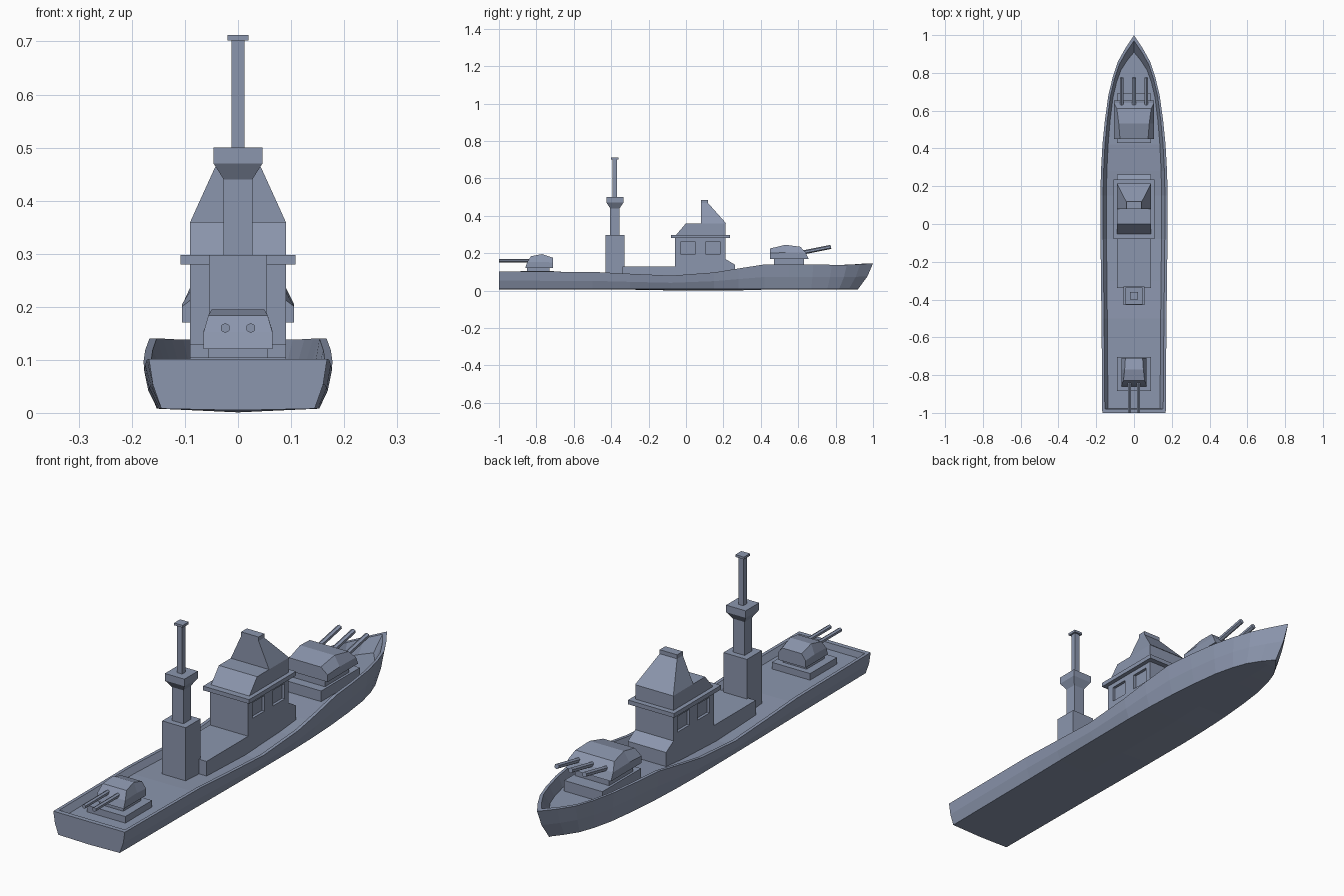
import bpy, bmesh, math
from mathutils import Vector

if "Cube" in bpy.data.objects:
    bpy.data.objects.remove(bpy.data.objects["Cube"])

grey = bpy.data.materials.new("navy_grey")
grey.diffuse_color = (0.26, 0.305, 0.42, 1)
grey.use_nodes = True
grey.node_tree.nodes["Principled BSDF"].inputs["Base Color"].default_value = grey.diffuse_color


def add_object(name, bm):
    bmesh.ops.remove_doubles(bm, verts=bm.verts, dist=1e-5)
    bmesh.ops.dissolve_degenerate(bm, edges=bm.edges, dist=1e-6)
    bmesh.ops.recalc_face_normals(bm, faces=bm.faces)
    mesh = bpy.data.meshes.new(name)
    bm.to_mesh(mesh)
    bm.free()
    mesh.materials.append(grey)
    ob = bpy.data.objects.new(name, mesh)
    bpy.context.collection.objects.link(ob)
    return ob


def loft(name, sections):
    """Skin half sections (x >= 0), mirrored in x, and cap both ends."""
    bm = bmesh.new()
    n = len(sections[0])
    loops = []
    for half in sections:
        pts = list(half) + [(-x, y, z) for x, y, z in reversed(half)]
        loops.append([bm.verts.new(p) for p in pts])
    for a, b in zip(loops, loops[1:]):
        for i in range(2 * n):
            j = (i + 1) % (2 * n)
            bm.faces.new((a[i], a[j], b[j], b[i]))
    for l in (loops[0], loops[-1]):
        for i in range(n - 1):
            bm.faces.new((l[i], l[i + 1], l[-2 - i], l[-1 - i]))
    return add_object(name, bm)


def tower(name, levels):
    """Stack of rectangles: (z, half width, y back, y front)."""
    return loft(name, [[(w, y0, z), (w, y1, z)] for z, w, y0, y1 in levels])


def box(name, w, y0, y1, z0, z1):
    return tower(name, [(z0, w, y0, y1), (z1, w, y0, y1)])


def barrel(name, a, b, r):
    a, b = Vector(a), Vector(b)
    bm = bmesh.new()
    bmesh.ops.create_cone(bm, cap_ends=True, segments=6, radius1=r, radius2=r,
                          depth=(b - a).length)
    rot = (b - a).to_track_quat('Z', 'Y').to_matrix().to_4x4()
    bm.transform(rot)
    bmesh.ops.translate(bm, verts=bm.verts, vec=(a + b) / 2)
    return add_object(name, bm)


# hull: station y, rail half width, rail height, deck height
stations = [(-1, .168, .102, .076), (-.5, .172, .100, .076), (-.3, .175, .090, .066),
            (-.08, .177, .080, .058), (.15, .178, .097, .068), (.28, .175, .118, .08),
            (.42, .167, .140, .09), (.55, .154, .140, .09), (.68, .136, .139, .09),
            (.78, .112, .138, .09), (.86, .085, .138, .09), (.93, .046, .141, .09),
            (1, 0, .146, .09)]
sections = []
for y, w, rail, deck in stations:
    t = max(0, (y - .5) / .5) ** 2
    s = .02 if y == -1 else 0
    sections.append([(w * .82, y + s * 1.2 - .09 * t, deck),
                     (w * .92, y + s - .03 * t, rail),
                     (w, y, rail),
                     (w * .955, y - .03 * t, rail * .52),
                     (w * .86, y - .08 * t, .008),
                     (0, y - .08 * t, .001 if abs(y) < .3 else .005)])
loft("hull", sections)

# deckhouse and bridge
box("deckhouse", .09, -.34, -.05, .04, .13)
bridge = tower("bridge", [(.04, .09, -.06, .262), (.138, .09, -.06, .262),
                          (.168, .09, -.06, .212), (.29, .09, -.06, .212)])
tower("bridge_roof_plate", [(.28, .108, -.08, .235), (.298, .108, -.08, .235)])
tower("upper_bridge", [(.295, .09, -.055, .212), (.36, .09, 0, .212)])
tower("director_tower", [(.36, .09, .08, .214), (.468, .041, .08, .118),
                         (.485, .041, .08, .118)])

# recessed windows on both sides of the bridge
bm = bmesh.new()
for sx in (-1, 1):
    for yc in (.01, .145):
        vs = bmesh.ops.create_cube(bm, size=1)["verts"]
        bmesh.ops.scale(bm, verts=vs, vec=(.024, .08, .066))
        bmesh.ops.translate(bm, verts=vs, vec=(sx * .09, yc, .228))
cutter = add_object("window_cutter", bm)
cutter.hide_render = True
cutter.hide_viewport = True
mod = bridge.modifiers.new("windows", 'BOOLEAN')
mod.operation = 'DIFFERENCE'
mod.solver = 'EXACT'
mod.object = cutter

# mast
box("mast_base", .055, -.43, -.33, .04, .298)
tower("mast_column", [(.29, .027, -.405, -.355), (.44, .027, -.405, -.355),
                      (.47, .046, -.425, -.335), (.50, .046, -.425, -.335)])
box("mast_pole", .012, -.392, -.368, .495, .703)
box("mast_cap", .02, -.4, -.36, .702, .712)


# gun turrets: rear y, direction, length, half width, base z
def turret(name, yr, d, length, w, z):
    rows = [[(1, 0, 0), (1, 0, .03), (.7, 0, .055)],
            [(1, .4, 0), (1, .4, .034), (.76, .4, .075)],
            [(1, 1, 0), (1, .93, .032), (.86, .79, .064)]]
    loft(name, [[(x * w, yr + d * f * length, z + h) for x, f, h in r] for r in rows])


box("fore_turret_platform", .09, .43, .69, .05, .135)
box("fore_turret_ring", .08, .47, .63, .12, .172)
turret("fore_turret", .45, 1, .205, .106, .17)
for i, x in enumerate((-.065, 0, .065)):
    barrel(f"fore_gun_{i + 1}", (x, .60, .199), (x, .775, .234), .011)

box("aft_turret_platform", .09, -.885, -.705, .05, .104)
box("aft_turret_ring", .056, -.85, -.73, .09, .122)
turret("aft_turret", -.71, -1, .15, .065, .12)
for i, x in enumerate((-.024, .024)):
    barrel(f"aft_gun_{i + 1}", (x, -.82, .16), (x, -1, .16), .0095)
